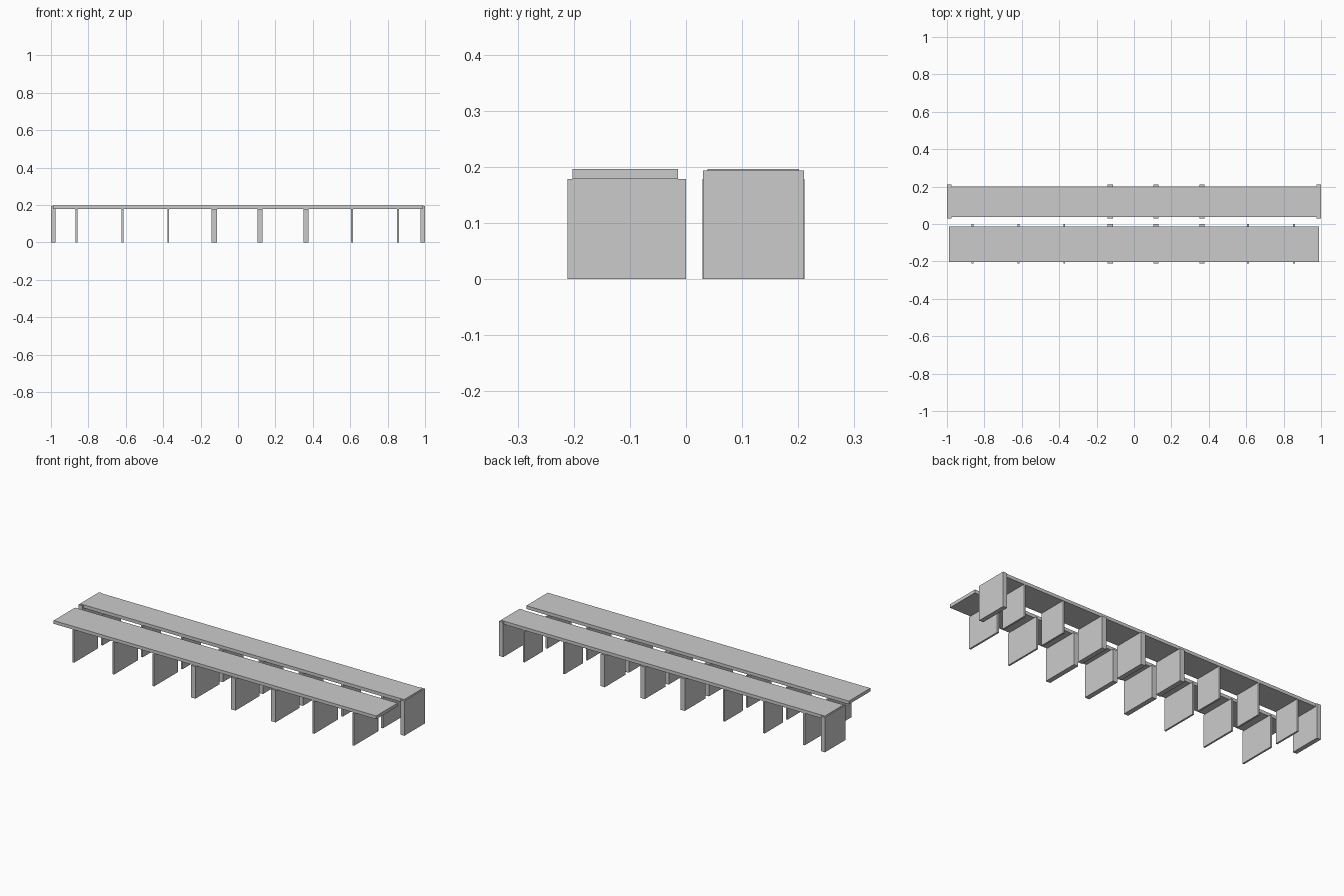
import bpy

if "Cube" in bpy.data.objects:
    bpy.data.objects.remove(bpy.data.objects["Cube"])


def box(name, x0, x1, y0, y1, z0, z1):
    bpy.ops.mesh.primitive_cube_add(
        size=1, location=((x0 + x1) / 2, (y0 + y1) / 2, (z0 + z1) / 2))
    ob = bpy.context.object
    ob.name = name
    ob.scale = (x1 - x0, y1 - y0, z1 - z0)
    bpy.ops.object.transform_apply(location=False, rotation=False, scale=True)
    return ob


UNDER, TOP = 0.178, 0.196

# Two long shelf boards
box("front_board", -0.99, 0.99, -0.202, -0.014, UNDER, TOP)
box("back_board", -0.993, 0.993, 0.038, 0.201, UNDER, TOP)

# Evenly spaced upright panels; the three middle ones are thick
for i in range(8):
    x = -0.864 + 0.2457 * i
    thick = i in (3, 4, 5)
    h = 0.0135 if thick else 0.005
    box(f"front_support_{i + 1}", x - h, x + h, -0.211, 0.0, 0, UNDER)
    y0, y1 = (0.029, 0.211) if thick else (0.04, 0.2)
    box(f"back_support_{i + 1}", x - h, x + h, y0, y1, 0, UNDER)

# End panels of the back row, reaching up around the board
for side, x0 in (("left", -1.0), ("right", 0.975)):
    box(f"{side}_end_panel", x0, x0 + 0.025, 0.03, 0.21, 0, 0.193)
